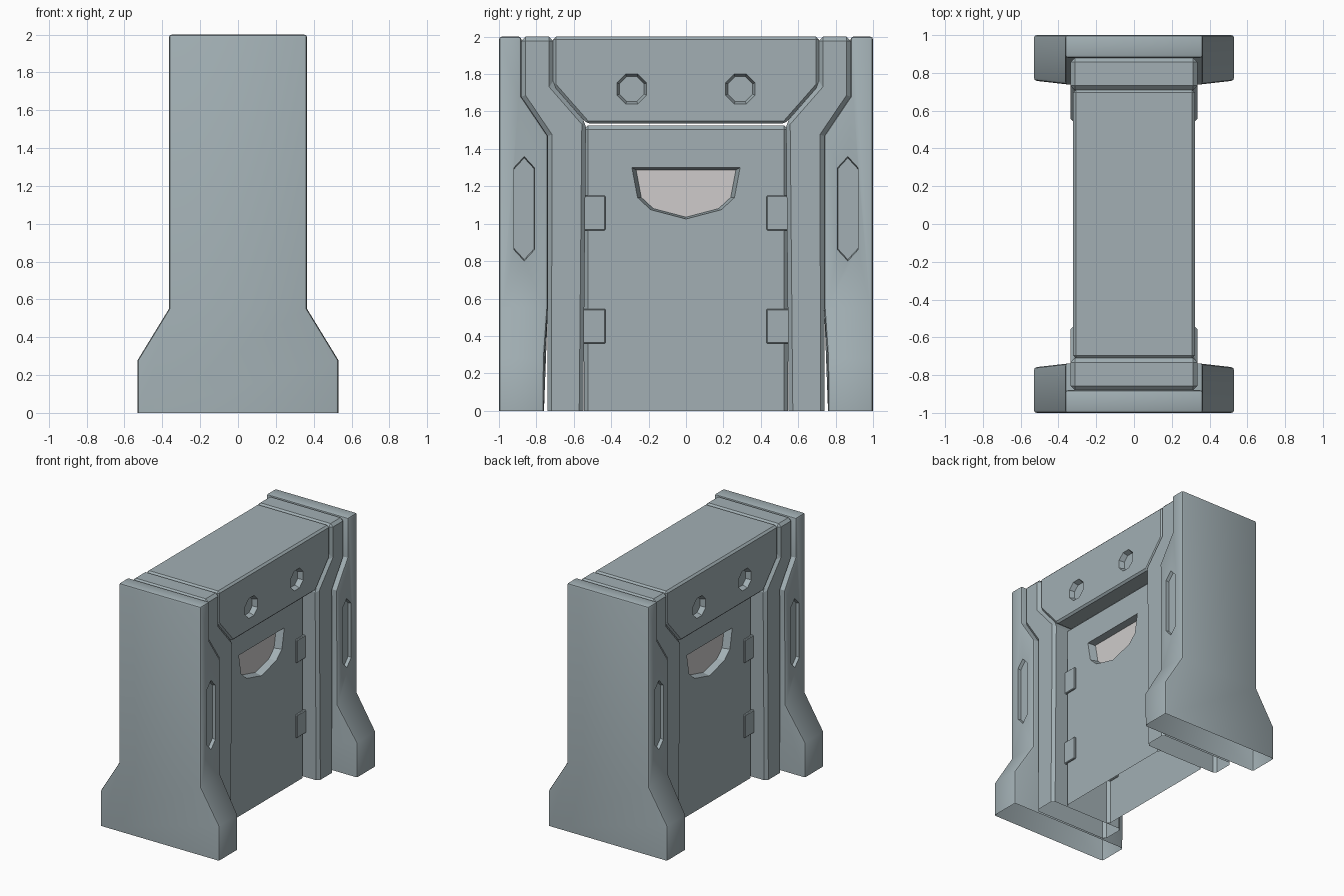
import bpy, bmesh, math
from mathutils import Vector

if "Cube" in bpy.data.objects:
    bpy.data.objects.remove(bpy.data.objects["Cube"])


def material(name, rgb):
    m = bpy.data.materials.new(name)
    m.diffuse_color = (*rgb, 1)
    m.use_nodes = True
    m.node_tree.nodes["Principled BSDF"].inputs["Base Color"].default_value = m.diffuse_color
    return m


STEEL = material("blue grey steel", (0.36, 0.43, 0.455))
PANE = material("pale pane", (0.62, 0.60, 0.595))


def prism(name, pts, lo, hi, axis="x", shrink=1.0, mat=STEEL):
    """Extrude a profile along x (y,z points) or y (x,z points); shrink tapers the lo end."""
    c = sum((Vector(p) for p in pts), Vector((0, 0))) / len(pts)
    bm = bmesh.new()
    rings = []
    for d, k in ((lo, shrink), (hi, 1.0)):
        ring = []
        for p in pts:
            a, b = c + (Vector(p) - c) * k
            ring.append(bm.verts.new((d, a, b) if axis == "x" else (a, d, b)))
        rings.append(ring)
        bm.faces.new(ring)
    n = len(pts)
    for i in range(n):
        j = (i + 1) % n
        bm.faces.new((rings[0][i], rings[0][j], rings[1][j], rings[1][i]))
    bmesh.ops.recalc_face_normals(bm, faces=bm.faces)
    me = bpy.data.meshes.new(name)
    bm.to_mesh(me)
    bm.free()
    me.materials.append(mat)
    ob = bpy.data.objects.new(name, me)
    bpy.context.collection.objects.link(ob)
    return ob


def apply(ob, mod):
    bpy.context.view_layer.objects.active = ob
    bpy.ops.object.modifier_apply(modifier=mod.name)


def boolean(ob, cutter, op="DIFFERENCE"):
    m = ob.modifiers.new("cut", "BOOLEAN")
    m.operation, m.solver, m.object = op, "EXACT", cutter
    apply(ob, m)
    bpy.data.objects.remove(cutter)


def bevel(ob, width, segments=1):
    m = ob.modifiers.new("bevel", "BEVEL")
    m.width, m.segments = width, segments
    m.limit_method, m.angle_limit = "ANGLE", math.radians(35)
    apply(ob, m)


def open_bottom(ob):
    """Trim at the floor, leaving a hollow shell."""
    bm = bmesh.new()
    bm.from_mesh(ob.data)
    bmesh.ops.bisect_plane(bm, geom=bm.verts[:] + bm.edges[:] + bm.faces[:],
                           plane_co=(0, 0, 0), plane_no=(0, 0, 1), clear_inner=True)
    bm.to_mesh(ob.data)
    bm.free()


def recess(ob, pts, surface, depth, shrink):
    """Sink a tapered pocket into both x faces."""
    for s in (-1, 1):
        c = prism("cutter", pts, s * (surface - depth), s * surface, shrink=shrink)
        # extend the mouth slightly so the cut is clean
        for v in c.data.vertices:
            if abs(v.co.x) > surface - 1e-4:
                v.co.x += s * 0.002
        boolean(ob, c)


def smooth(ob):
    bpy.ops.object.select_all(action="DESELECT")
    ob.select_set(True)
    bpy.context.view_layer.objects.active = ob
    bpy.ops.object.shade_smooth_by_angle(angle=math.radians(30))


for s, side in ((-1, "front"), (1, "back")):
    # outer pillar: stepped side profile crossed with the flared silhouette
    pillar = prism(side + "_pillar", [(s * y, z) for y, z in
                   ((1, 2), (.88, 2), (.88, 1.68), (.738, 1.47), (.742, -.1), (1, -.1))], -.6, .6)
    half = [(.365, 2.1), (.365, .55), (.53, .28), (.53, -.2)]
    flare = prism("flare", half + [(-x, z) for x, z in reversed(half)], -1.2, 1.2, axis="y")
    boolean(pillar, flare, "INTERSECT")
    for v in pillar.data.vertices:
        if abs(v.co.x) > .45 and abs(v.co.y) < .95:
            v.co.y += s * .018
    bevel(pillar, .015, 2)
    recess(pillar, [(s * y, z) for y, z in
           ((.865, 1.36), (.92, 1.3), (.92, .86), (.865, .8), (.81, .86), (.81, 1.3))],
           .365, .025, .97)
    open_bottom(pillar)
    smooth(pillar)

    # door frame post, following the pillar's step
    post = prism(side + "_frame_post", [(s * y, z) for y, z in
                 ((.88, 2), (.71, 2), (.71, 1.74), (.535, 1.54), (.55, -.1),
                  (.742, -.1), (.738, 1.47), (.88, 1.68))], -.335, .335)
    bevel(post, .022)
    open_bottom(post)

# header block with two octagonal ports on each face
header = prism("header", [(-.71, 2), (.71, 2), (.71, 1.74), (.53, 1.535), (-.53, 1.535), (-.71, 1.74)],
               -.323, .323)
bevel(header, .015)
for y in (-.29, .29):
    octagon = [(y + .087 * math.cos(math.pi * (i + .5) / 4),
                1.72 + .087 * math.sin(math.pi * (i + .5) / 4)) for i in range(8)]
    recess(header, octagon, .323, .04, .82)

# recessed door with a window pocket on each face
DOOR = .21
window = [(.29, 1.3), (.26, 1.14), (.19, 1.075), (0, 1.025)]
window += [(-y, z) for y, z in reversed(window[:-1])]
door = prism("door", [(-.545, 1.525), (.545, 1.525), (.545, -.1), (-.545, -.1)], -DOOR, DOOR)
bevel(door, .02)
recess(door, window, DOOR, .06, .92)
open_bottom(door)

for s, side in ((-1, "left"), (1, "right")):
    # window pane
    prism(side + "_window_pane", [(y * .915, 1.165 + (z - 1.165) * .915) for y, z in window],
          s * (DOOR - .062), s * (DOOR - .055), mat=PANE)
    # hinge plates
    for t in (-1, 1):
        for z in (.36, .965):
            hinge = prism("hinge_plate", [(t * .43, z), (t * .55, z), (t * .55, z + .185), (t * .43, z + .185)],
                          s * (DOOR - .01), s * (DOOR + .015))
            bevel(hinge, .005)
